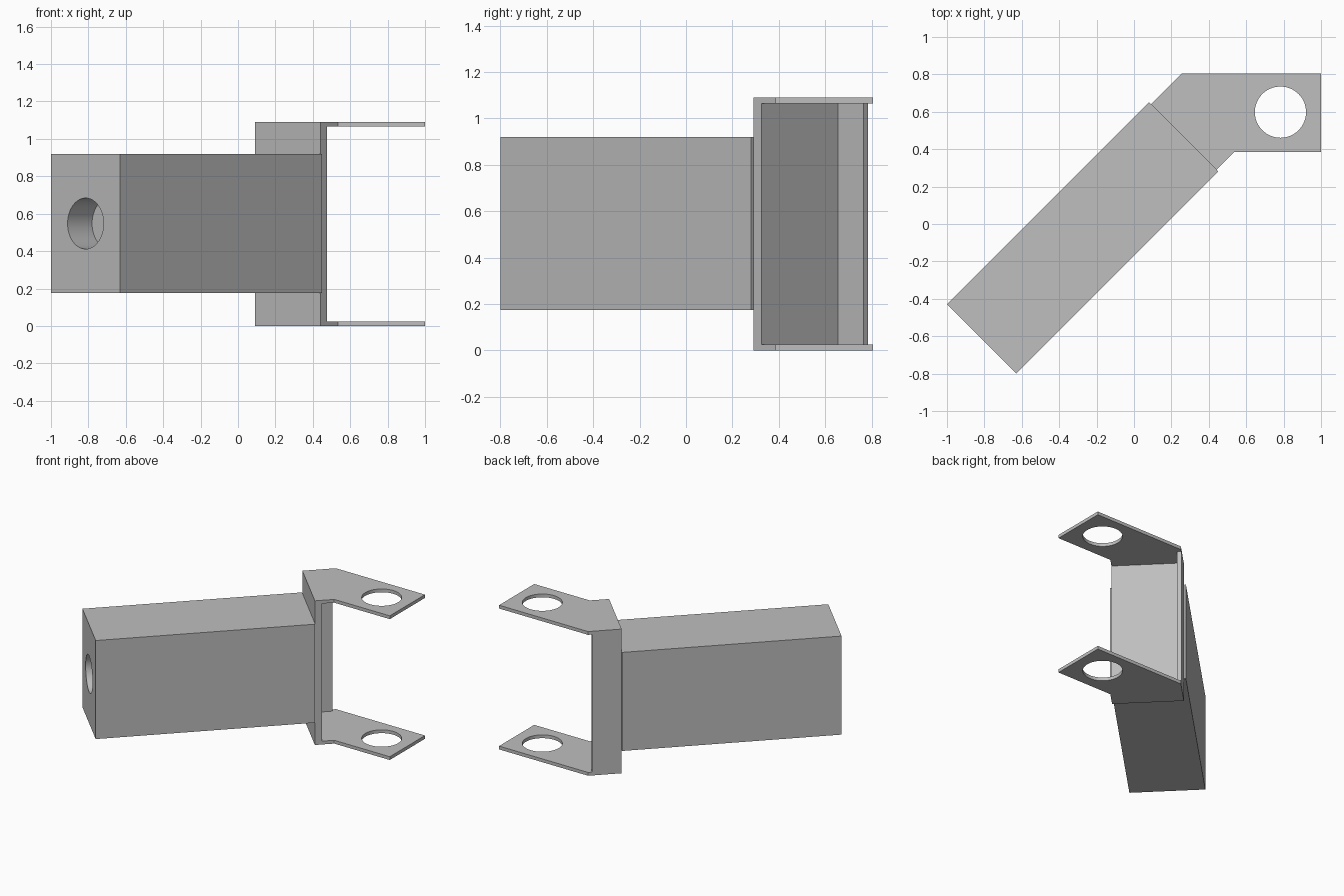
import bpy
import bmesh
from math import pi
from mathutils import Matrix, Vector

cube = bpy.data.objects.get("Cube")
if cube:
    bpy.data.objects.remove(cube, do_unlink=True)

# Single grey finish
GREY = (0.52, 0.52, 0.52, 1.0)
grey = bpy.data.materials.new("plain grey")
grey.use_nodes = True
grey.diffuse_color = GREY
grey.node_tree.nodes["Principled BSDF"].inputs["Base Color"].default_value = GREY


def diag(along, across):
    """Plan point from the 45 degree axes: along = x + y, across = y - x."""
    return ((along - across) / 2, (along + across) / 2)


def add_object(name, bm):
    bmesh.ops.recalc_face_normals(bm, faces=bm.faces)
    mesh = bpy.data.meshes.new(name)
    bm.to_mesh(mesh)
    bm.free()
    mesh.materials.append(grey)
    obj = bpy.data.objects.new(name, mesh)
    bpy.context.collection.objects.link(obj)
    return obj


def prism(name, outline, bottom, top):
    """Extrude a plan outline upward."""
    bm = bmesh.new()
    face = bm.faces.new([bm.verts.new((x, y, bottom)) for x, y in outline])
    ext = bmesh.ops.extrude_face_region(bm, geom=[face])
    verts = [g for g in ext["geom"] if isinstance(g, bmesh.types.BMVert)]
    bmesh.ops.translate(bm, verts=verts, vec=(0, 0, top - bottom))
    return add_object(name, bm)


def drill(obj, centre, radius, depth, axis):
    """Cut a round hole reaching depth to each side of centre."""
    turn = Vector((0, 0, 1)).rotation_difference(Vector(axis)).to_matrix().to_4x4()
    bm = bmesh.new()
    bmesh.ops.create_cone(bm, cap_ends=True, segments=64, radius1=radius,
                          radius2=radius, depth=2 * depth,
                          matrix=Matrix.Translation(centre) @ turn)
    cutter = add_object("hole_cutter", bm)
    cutter.hide_render = True
    mod = obj.modifiers.new("hole", "BOOLEAN")
    mod.operation = "DIFFERENCE"
    mod.solver = "EXACT"
    mod.object = cutter
    bpy.context.view_layer.objects.active = obj
    bpy.ops.object.modifier_apply(modifier=mod.name)
    bpy.data.objects.remove(cutter, do_unlink=True)


HEIGHT, SHEET = 1.09, 0.025
JOINT = 0.73                      # where the block meets the bracket
END, BACK, FRONT = -1.43, 0.57, -0.17

# Solid arm block with a blind hole in its free end
block = prism("arm_block", [diag(END, FRONT), diag(JOINT, FRONT),
                            diag(JOINT, BACK), diag(END, BACK)], 0.175, 0.92)
end_x, end_y = diag(END, (BACK + FRONT) / 2)
drill(block, (end_x, end_y, 0.5475), 0.136, 0.185, (1, 1, 0))

# Bracket web with its return flange at the back
web = prism("bracket_web", [diag(JOINT, -0.15), diag(0.80, -0.15), diag(0.80, 0.51),
                            diag(1.02, 0.51), diag(1.02, 0.55), diag(JOINT, 0.55)],
            SHEET, HEIGHT - SHEET)

# Upper and lower lugs, each with a pin hole
lug_outline = [diag(JOINT, -0.15), (0.535, 0.385), (1, 0.385),
               (1, 0.805), (0.255, 0.805), diag(JOINT, 0.55)]
parts = [block, web]
for name, bottom in (("lower_lug", 0), ("upper_lug", HEIGHT - SHEET)):
    lug = prism(name, lug_outline, bottom, bottom + SHEET)
    drill(lug, (0.783, 0.598, bottom + SHEET / 2), 0.137, 0.1, (0, 0, 1))
    parts.append(lug)

# Smooth hole walls, sharp plate edges
bpy.ops.object.select_all(action="DESELECT")
for obj in parts:
    obj.select_set(True)
bpy.context.view_layer.objects.active = block
bpy.ops.object.shade_smooth_by_angle(angle=pi / 6)
